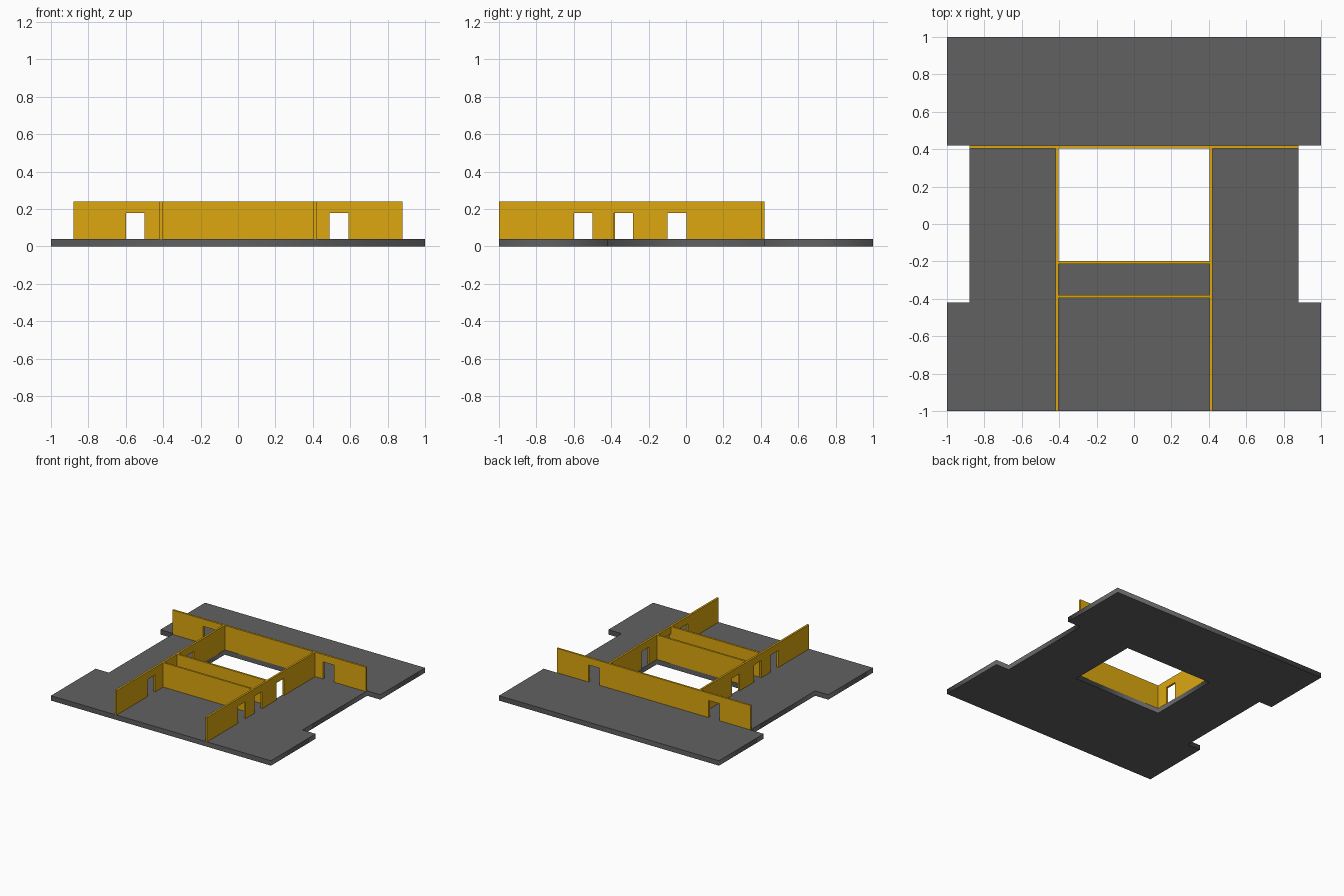
import bpy, bmesh
from mathutils import Matrix
from math import radians

if "Cube" in bpy.data.objects:
    bpy.data.objects.remove(bpy.data.objects["Cube"])

FLOOR, TOP, DOOR = 0.04, 0.24, 0.18
T = 0.016  # wall thickness


def material(name, rgb):
    m = bpy.data.materials.new(name)
    m.diffuse_color = (*rgb, 1)
    m.use_nodes = True
    m.node_tree.nodes["Principled BSDF"].inputs["Base Color"].default_value = m.diffuse_color
    return m


grey = material("dark_grey", (0.12, 0.12, 0.12))
gold = material("gold", (0.72, 0.39, 0.005))


def wall(name, start, end, offset, doors=(), along_y=False):
    """Extrude a wall elevation with door notches; offset is its lower face position."""
    pts = [(start, FLOOR)]
    for a, b in doors:
        pts += [(a, FLOOR), (a, DOOR), (b, DOOR), (b, FLOOR)]
    pts += [(end, FLOOR), (end, TOP), (start, TOP)]
    place = (lambda u, z: (offset, u, z)) if along_y else (lambda u, z: (u, offset, z))
    shift = (T, 0, 0) if along_y else (0, T, 0)
    bm = bmesh.new()
    face = bm.faces.new([bm.verts.new(place(*p)) for p in pts])
    ext = bmesh.ops.extrude_face_region(bm, geom=[face], use_keep_orig=True)
    bmesh.ops.translate(bm, vec=shift,
                        verts=[g for g in ext["geom"] if isinstance(g, bmesh.types.BMVert)])
    bmesh.ops.recalc_face_normals(bm, faces=bm.faces)
    me = bpy.data.meshes.new(name)
    bm.to_mesh(me)
    bm.free()
    me.materials.append(gold)
    bpy.context.collection.objects.link(bpy.data.objects.new(name, me))


# Floor slab with side notches and a courtyard opening
half = [(1, -1), (1, -0.42), (0.88, -0.42), (0.88, 0.42), (1, 0.42), (1, 1)]
outline = half + [(-x, y) for x, y in reversed(half)]
opening = [(-0.403, -0.198), (0.403, -0.198), (0.403, 0.404), (-0.403, 0.404)]
curve = bpy.data.curves.new("floor_slab", "CURVE")
curve.dimensions, curve.fill_mode, curve.extrude = "2D", "BOTH", FLOOR / 2
for loop in (outline, opening):
    s = curve.splines.new("POLY")
    s.points.add(len(loop) - 1)
    for p, (x, y) in zip(s.points, loop):
        p.co = (x, y, FLOOR / 2, 1)
    s.use_cyclic_u = True
slab = bpy.data.objects.new("floor_slab", curve)
slab.location.z = FLOOR / 2
bpy.context.collection.objects.link(slab)
curve.materials.append(grey)
for p in [p for s in curve.splines for p in s.points]:
    p.co.z = 0
bpy.context.view_layer.objects.active = slab
slab.select_set(True)
bpy.ops.object.convert(target="MESH")

# Back wall with two doorways
wall("back_wall", -0.88, 0.88, 0.404, [(-0.6, -0.5), (0.49, 0.59)])

# Long side walls, three doorways each
side_doors = [(-0.6, -0.5), (-0.384, -0.284), (-0.098, 0.002)]
wall("left_wall", -1, 0.404, -0.403 - T, side_doors, True)
wall("right_wall", -1, 0.404, 0.403, side_doors, True)

# Cross walls either side of the corridor
wall("courtyard_wall", -0.403, 0.403, -0.198 - T)
wall("corridor_wall", -0.403, 0.403, -0.38 - T)
